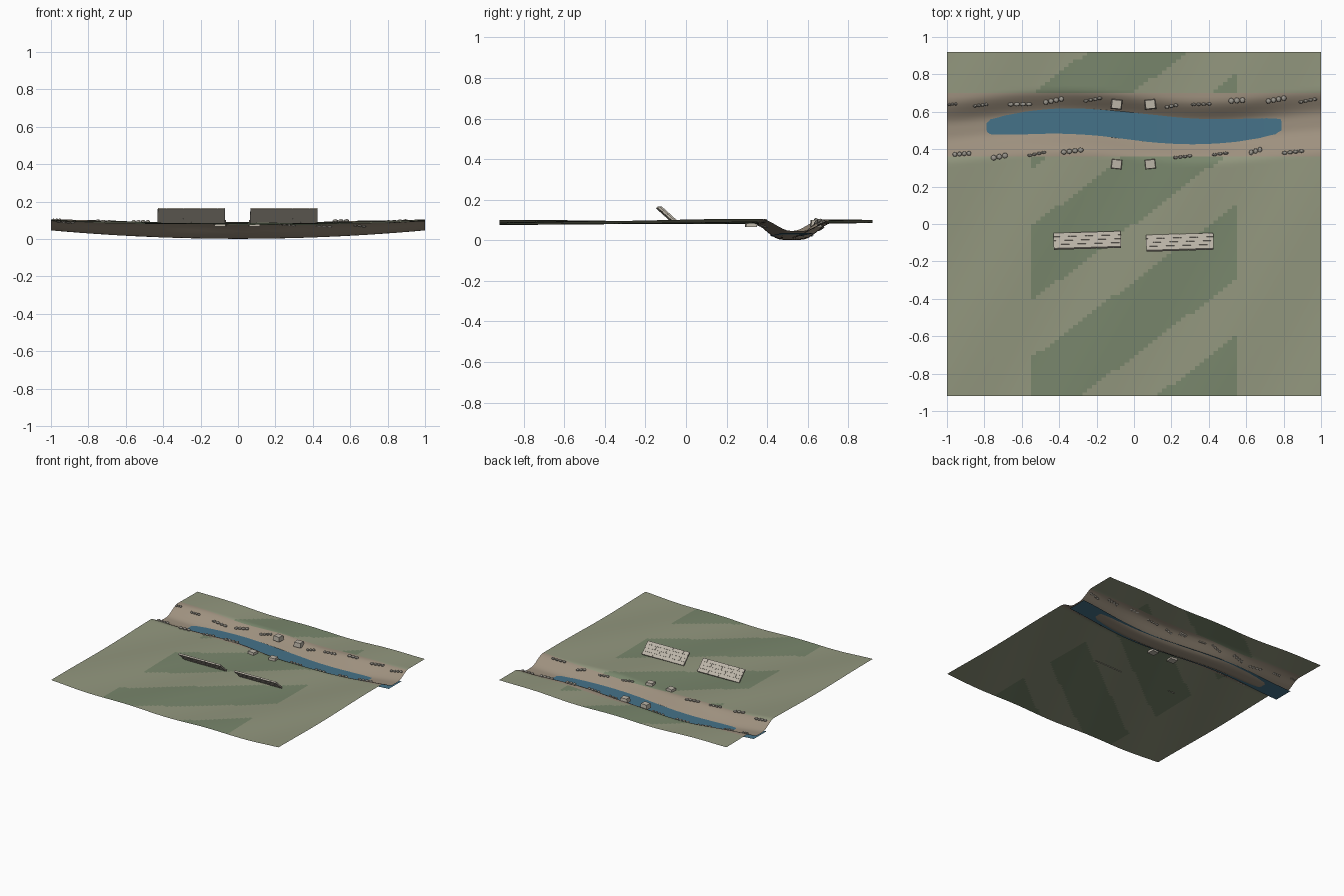
import bpy, bmesh, math, random
from mathutils import Matrix, Vector, Euler

if "Cube" in bpy.data.objects:
    bpy.data.objects.remove(bpy.data.objects["Cube"])
random.seed(4)


def mat(name, c):
    m = bpy.data.materials.new(name)
    m.diffuse_color = (*c, 1)
    m.use_nodes = True
    m.node_tree.nodes["Principled BSDF"].inputs["Base Color"].default_value = m.diffuse_color
    return m


GRASS = mat("grass", (0.29, 0.31, 0.21))
DARK = mat("dark_grass", (0.19, 0.24, 0.15))
EARTH = mat("earth", (0.34, 0.28, 0.21))
WATER = mat("water", (0.06, 0.17, 0.25))
STONE = mat("stone", (0.33, 0.31, 0.27))
PALE = mat("pale_stone", (0.50, 0.46, 0.39))


def centre(x):
    return 0.522 - 0.028 * math.sin(2 * math.pi * x / 1.5)


def height(x, y):
    d = abs(y - centre(x))
    t = min(1, max(0, (d - 0.03) / 0.145))
    s = t * t * (3 - 2 * t)
    top = 0.083 + 0.017 * x * x + 0.004 * math.sin(9 * x - 5 * y) + 0.004 * y
    floor = 0.001 + 0.045 * x * x
    return floor + (top - floor) * s


def grid(name, nx, ny, point, mats, pick=None):
    bm = bmesh.new()
    v = [[bm.verts.new(point(i / nx, j / ny)) for j in range(ny + 1)] for i in range(nx + 1)]
    for i in range(nx):
        for j in range(ny):
            f = bm.faces.new((v[i][j], v[i + 1][j], v[i + 1][j + 1], v[i][j + 1]))
            f.smooth = True
            if pick:
                f.material_index = pick(f.calc_center_median())
    return finish(name, bm, mats)


def finish(name, bm, mats):
    me = bpy.data.meshes.new(name)
    bm.to_mesh(me)
    bm.free()
    for m in mats:
        me.materials.append(m)
    ob = bpy.data.objects.new(name, me)
    bpy.context.collection.objects.link(ob)
    return ob


# Ground with river channel, striped meadow and bare banks
def ground_point(u, v):
    x, y = 2 * u - 1, 1.84 * v - 0.92
    return x, y, height(x, y)


def ground_colour(c):
    if 0.36 < c.y < 0.69:
        return 2
    return 1 if abs(c.x) < 0.55 and (c.y - 0.75 * c.x) % 0.705 < 0.4 else 0


grid("ground", 80, 92, ground_point, [GRASS, DARK, EARTH], ground_colour)


# River ribbon, dipping under the bed near both ends
def water_point(u, v):
    x = 2 * u - 1
    return x, centre(x) + 0.16 * (v - 0.5), 0.019 + 0.016 * x * x


grid("river", 60, 6, water_point, [WATER])


# Bank stones in short rows: (x, y, count, row length)
def stone_row(name, x, y, n, length):
    bm = bmesh.new()
    tilt = random.uniform(0, 0.012)
    step = length / n
    across = random.uniform(0.007, 0.016)
    for k in range(n):
        off = (k - (n - 1) / 2) * step
        px, py = x + off, y + tilt * off / length * 2
        m = Matrix.Translation((px, py, height(px, py) + 0.005)) @ Matrix.Diagonal(
            (step * 0.5, across, 0.009, 1))
        bmesh.ops.create_icosphere(bm, subdivisions=2, radius=1, matrix=m)
    finish(name, bm, [STONE])


back = [(-0.97, .64, 3, .05), (-0.82, .635, 4, .08), (-0.61, .64, 4, .13), (-0.43, .66, 4, .11),
        (-0.22, .665, 4, .10), (0.2, .63, 3, .07), (0.36, .64, 4, .11), (0.55, .66, 3, .09),
        (0.76, .665, 4, .11), (0.93, .66, 4, .10)]
front = [(-0.92, .375, 4, .10), (-0.72, .36, 3, .09), (-0.52, .375, 4, .10), (-0.33, .39, 4, .12),
         (0.26, .36, 4, .10), (0.46, .375, 3, .09), (0.65, .39, 3, .07), (0.85, .385, 4, .12)]
for i, r in enumerate(back):
    stone_row(f"back_bank_stones_{i}", *r)
for i, r in enumerate(front):
    stone_row(f"front_bank_stones_{i}", *r)

# Four tapered footing blocks at the crossing
for i, (x, y) in enumerate([(-.093, .32), (.087, .32), (-.093, .64), (.087, .64)]):
    bm = bmesh.new()
    bmesh.ops.create_cube(bm, size=1)
    for v in bm.verts:
        k = 1.0 if v.co.z < 0 else 0.85
        v.co = Vector((v.co.x * .06 * k, v.co.y * .054 * k, v.co.z * .035))
    bmesh.ops.rotate(bm, verts=bm.verts, matrix=Matrix.Rotation(0.1 if x > 0 else -0.1, 3, 'Z'))
    bmesh.ops.translate(bm, verts=bm.verts, vec=(x, y, 0.083))
    finish(f"footing_{i}", bm, [PALE])


# Leaning slabs, faced with staggered courses
def leaning_slab(name, cx, cy):
    bm = bmesh.new()

    def box(x, y, z, sx, sy, sz):
        bmesh.ops.create_cube(bm, size=1, matrix=Matrix.Translation((x, y, z)) @
                              Matrix.Diagonal((sx, sy, sz, 1)))
    w, h, rows = 0.362, 0.112, 4
    box(0, 0, 0, w - .006, h - .004, 0.008)
    for r in range(rows):
        y = (r + 0.5) * h / rows - h / 2
        cuts = [0, .25, .5, .75, 1] if r % 2 else [0, .13, .38, .63, .88, 1]
        for a, b in zip(cuts, cuts[1:]):
            box((a + b) / 2 * w - w / 2, y, 0, (b - a) * w - .002, h / rows - .002, 0.012)
    m = Matrix.Translation((cx, cy, 0.125)) @ Matrix.Rotation(0.03, 4, 'Z') @ \
        Euler((math.radians(-42), 0, 0)).to_matrix().to_4x4()
    bmesh.ops.transform(bm, matrix=m, verts=bm.verts)
    finish(name, bm, [PALE])


leaning_slab("left_slab", -0.25, -0.088)
leaning_slab("right_slab", 0.245, -0.098)
